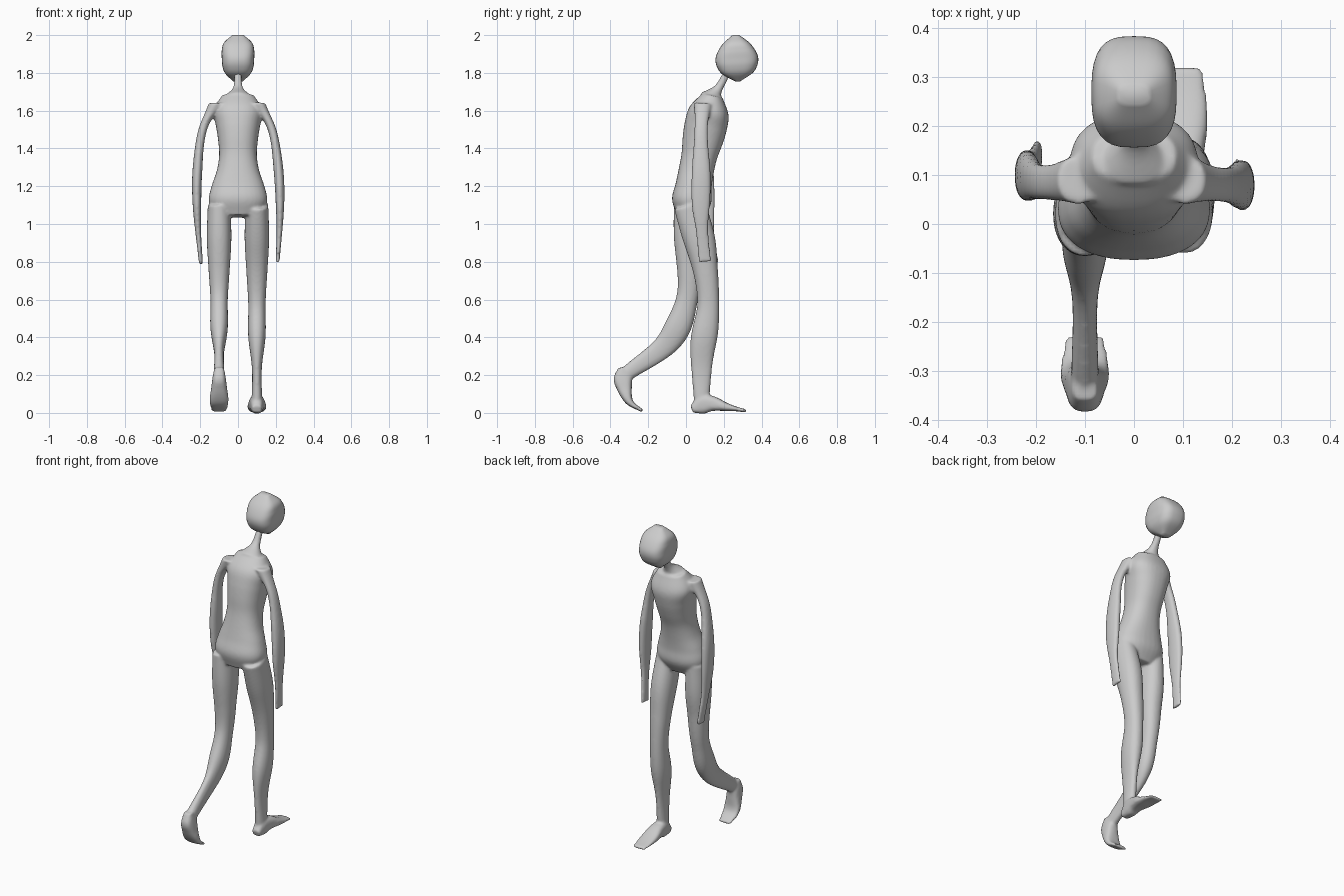
import bpy, bmesh, math
from mathutils import Vector

cube = bpy.data.objects.get("Cube")
if cube:
    bpy.data.objects.remove(cube, do_unlink=True)

# One plain material for the whole figure
grey = (0.6, 0.6, 0.6, 1)
skin = bpy.data.materials.new("plain_grey")
skin.use_nodes = True
skin.diffuse_color = grey
skin.node_tree.nodes["Principled BSDF"].inputs["Base Color"].default_value = grey


def smooth_curve(keys, samples):
    """Evenly sampled spline through the given key vectors."""
    points = [Vector(key) for key in keys]
    points = [2 * points[0] - points[1]] + points + [2 * points[-1] - points[-2]]
    result = []
    for sample in range(samples + 1):
        position = sample / samples * (len(keys) - 1)
        start = min(int(position), len(keys) - 2)
        t = position - start
        before, first, second, after = points[start:start + 4]
        slope_in, slope_out = (second - before) / 2, (after - first) / 2
        bend = 3 * (second - first) - 2 * slope_in - slope_out
        twist = 2 * (first - second) + slope_in + slope_out
        result.append(first + slope_in * t + bend * t * t + twist * t ** 3)
    return result


def rounded(value, squareness):
    return math.copysign(abs(value) ** (2 / squareness), value)


def tube(mesh, path, widths, depths, squareness=2.2, samples=40, sides=32):
    """Closed tube along a path, with rounded sections square to it seen from the side."""
    centres = smooth_curve(path, samples)
    girths = smooth_curve(list(zip(widths, depths)), samples)
    rings = []
    for i, (centre, girth) in enumerate(zip(centres, girths)):
        along = centres[min(i + 1, samples)] - centres[max(i - 1, 0)]
        across = Vector((0, along.z, -along.y)).normalized()
        ring = []
        for side in range(sides):
            angle = math.tau * side / sides
            point = centre + across * girth.y * rounded(math.sin(angle), squareness)
            point.x += girth.x * rounded(math.cos(angle), squareness)
            ring.append(mesh.verts.new(point))
        rings.append(ring)
    for lower, upper in zip(rings, rings[1:]):
        for side in range(sides):
            following = (side + 1) % sides
            mesh.faces.new((lower[side], lower[following], upper[following], upper[side]))
    mesh.faces.new(rings[0][::-1])
    mesh.faces.new(rings[-1])


def in_plane(x, points):
    """Side-plane points (y, z) moved out to one x position."""
    return [(x, y, z) for y, z in points]


def finish(mesh, name):
    bmesh.ops.recalc_face_normals(mesh, faces=mesh.faces[:])
    data = bpy.data.meshes.new(name)
    mesh.to_mesh(data)
    mesh.free()
    data.materials.append(skin)
    for face in data.polygons:
        face.use_smooth = True
    part = bpy.data.objects.new(name, data)
    bpy.context.collection.objects.link(part)
    return part


figure = bmesh.new()

# Torso, from pelvis to shoulders
tube(figure,
     in_plane(0, [(.02, 1.04), (.04, 1.2), (.07, 1.36), (.105, 1.52), (.14, 1.68)]),
     widths=[.12, .155, .14, .113, .1, .105, .117, .13, .085],
     depths=[.07, .104, .096, .093, .095, .107, .113, .105, .055], squareness=2.3)

# Neck
tube(figure, in_plane(0, [(.13, 1.66), (.185, 1.74), (.23, 1.83)]),
     widths=[.08, .03, .02, .02], depths=[.06, .026, .02, .02])

# Legs and feet: same build on both sides, posed by their paths
standing_leg = [(.02, 1.1), (.088, .84), (.118, .58), (.086, .32), (.082, .06)]
standing_foot = [(.03, .02), (.12, .05), (.22, .03), (.32, .01)]
trailing_leg = [(.02, 1.1), (.02, .84), (.005, .6), (-.09, .38), (-.31, .21)]
trailing_foot = [(-.34, .24), (-.33, .15), (-.3, .06), (-.23, .01)]
for x, leg, foot in ((.1, standing_leg, standing_foot), (-.1, trailing_leg, trailing_foot)):
    tube(figure, in_plane(x, leg),
         widths=[.06, .065, .056, .046, .046, .026, .028],
         depths=[.085, .085, .066, .058, .07, .055, .04])
    tube(figure, in_plane(x, foot),
         widths=[.025, .035, .042, .05, .048, .04],
         depths=[.02, .048, .04, .025, .013, .008], squareness=2.8)

# Arms: the second mirrors the first and swings a little forward and inward
arm = [(.1, .09, 1.64), (.18, .08, 1.5), (.215, .08, 1.28), (.222, .08, 1.04), (.21, .1, .8)]
swung_arm = []
for x, y, z in arm:
    swing = max(0, 1.6 - z)
    swung_arm.append((.03 * swing - x - .01, y + .05 * swing, z - .015 * swing))
for path in (arm, swung_arm):
    tube(figure, path,
         widths=[.045, .026, .023, .026, .023, .015, .01],
         depths=[.05, .037, .038, .05, .05, .033, .035])

# Fuse the limbs into one soft skin
body = finish(figure, "body")
fuse = body.modifiers.new("fuse", 'REMESH')
fuse.mode = 'VOXEL'
fuse.voxel_size = 0.007
fuse.use_smooth_shade = True
soften = body.modifiers.new("soften", 'SMOOTH')
soften.factor = 0.5
soften.iterations = 8

# Head: rounded block bowed over the chest
block = bmesh.new()
tube(block, in_plane(0, [(.275, 1.755), (.263, 2)]),
     widths=[.025, .067, .083, .086, .086, .075, .03],
     depths=[.012, .08, .107, .113, .098, .068, .018], squareness=3)
finish(block, "head")
